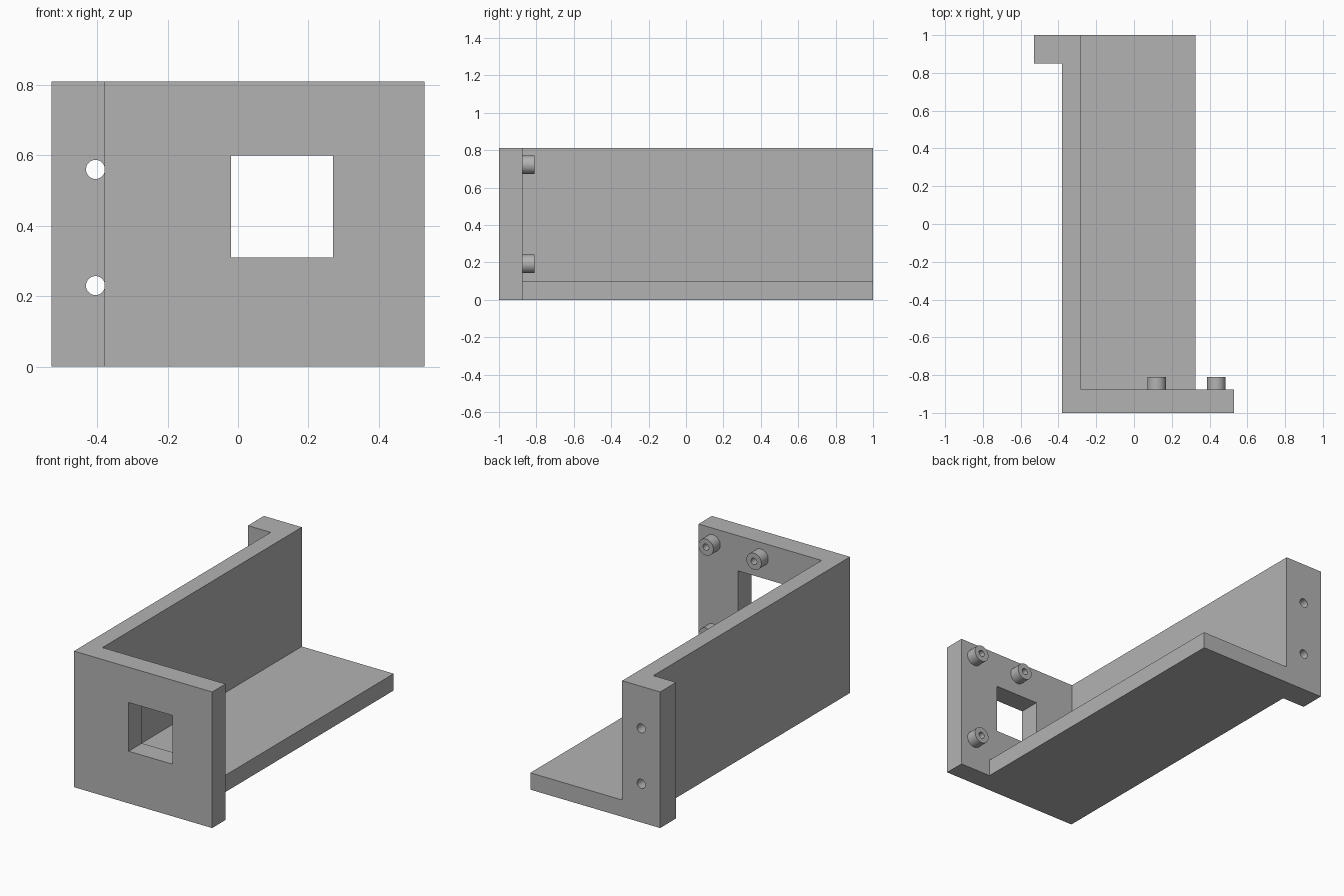
import bpy
import bmesh
from math import radians
from mathutils import Matrix, Vector

default_cube = bpy.data.objects.get("Cube")
if default_cube:
    bpy.data.objects.remove(default_cube, do_unlink=True)

# Single grey plastic
grey = bpy.data.materials.new("plain grey")
grey.use_nodes = True
grey.diffuse_color = (0.45, 0.45, 0.45, 1)
bsdf = next(n for n in grey.node_tree.nodes if n.type == "BSDF_PRINCIPLED")
bsdf.inputs["Base Color"].default_value = grey.diffuse_color


def new_object(name, bm):
    mesh = bpy.data.meshes.new(name)
    bm.to_mesh(mesh)
    bm.free()
    mesh.materials.append(grey)
    obj = bpy.data.objects.new(name, mesh)
    bpy.context.collection.objects.link(obj)
    return obj


def box(name, low, high):
    low, high = Vector(low), Vector(high)
    bm = bmesh.new()
    place = Matrix.Translation((low + high) / 2) @ Matrix.Diagonal((high - low).to_4d())
    bmesh.ops.create_cube(bm, size=1, matrix=place)
    return new_object(name, bm)


def rod(name, x, z, radius, y0, y1):
    """Cylinder lying along y."""
    bm = bmesh.new()
    place = Matrix.Translation((x, (y0 + y1) / 2, z)) @ Matrix.Rotation(radians(90), 4, "X")
    bmesh.ops.create_cone(bm, cap_ends=True, segments=48, radius1=radius,
                          radius2=radius, depth=y1 - y0, matrix=place)
    return new_object(name, bm)


def combine(target, tool, operation):
    """Apply a boolean and discard the tool object."""
    mod = target.modifiers.new("join", "BOOLEAN")
    mod.operation = operation
    mod.solver = "EXACT"
    mod.object = tool
    bpy.context.view_layer.update()
    result = bpy.data.meshes.new_from_object(
        target.evaluated_get(bpy.context.evaluated_depsgraph_get()))
    target.modifiers.clear()
    target.data = result
    bpy.data.objects.remove(tool, do_unlink=True)


HEIGHT = 0.81
PLATE_BACK = -0.875

# Bracket body: side wall, floor, front plate and rear flange in one piece
bracket = box("bracket", (-0.38, -1, 0), (-0.28, 1, HEIGHT))
combine(bracket, box("floor", (-0.38, -1, 0), (0.325, 1, 0.1)), "UNION")
combine(bracket, box("front_plate", (-0.38, -1, 0), (0.53, PLATE_BACK, HEIGHT)), "UNION")
combine(bracket, box("rear_flange", (-0.53, 0.85, 0), (-0.28, 1, HEIGHT)), "UNION")

# Square window in the front plate
combine(bracket, box("window", (-0.02, -1.1, 0.31), (0.27, -0.8, 0.6)), "DIFFERENCE")

# Screw holes through the rear flange
for z in (0.23, 0.56):
    combine(bracket, rod("screw_hole", -0.405, z, 0.027, 0.8, 1.1), "DIFFERENCE")

# Hollow standoffs behind the front plate
for x in (0.12, 0.436):
    for z in (0.192, 0.722):
        combine(bracket, rod("standoff", x, z, 0.049, PLATE_BACK - 0.02, -0.81), "UNION")
        combine(bracket, rod("bore", x, z, 0.019, PLATE_BACK, -0.75), "DIFFERENCE")

# Smooth the round parts, keep the corners sharp
bpy.ops.object.select_all(action="DESELECT")
bracket.select_set(True)
bpy.context.view_layer.objects.active = bracket
bpy.ops.object.shade_smooth_by_angle(angle=radians(30))
